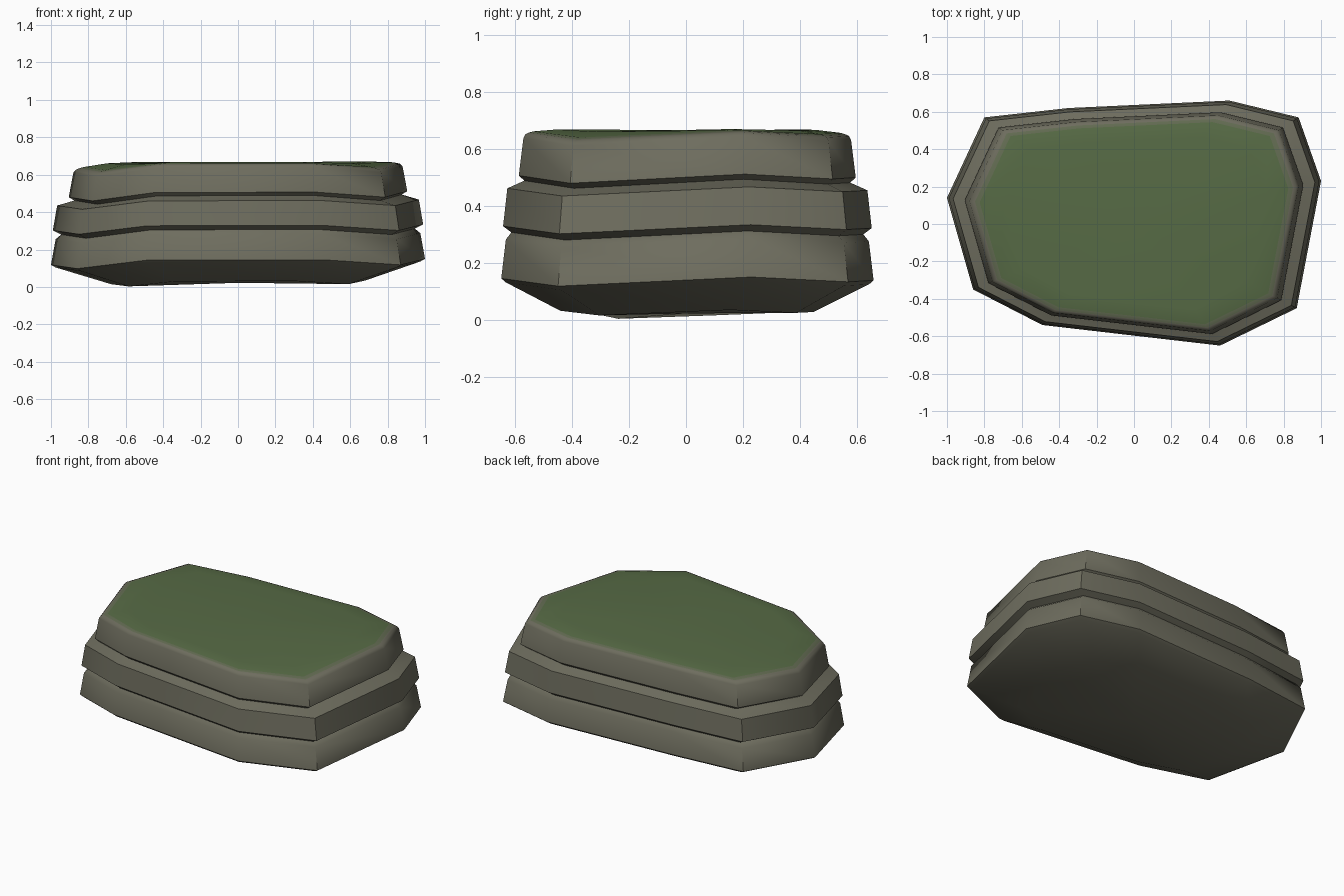
import bpy, bmesh, math

cube = bpy.data.objects.get("Cube")
if cube:
    bpy.data.objects.remove(cube)


def material(name, rgb):
    mat = bpy.data.materials.new(name)
    mat.use_nodes = True
    mat.diffuse_color = (*rgb, 1)
    mat.node_tree.nodes["Principled BSDF"].inputs["Base Color"].default_value = (*rgb, 1)
    return mat


STONE, MOSS_EDGE, MOSS = range(3)
palette = [material("grey brown stone", (0.155, 0.152, 0.112)),
           material("mossy edge", (0.125, 0.15, 0.085)),
           material("moss green", (0.095, 0.147, 0.06))]

# Irregular ten sided outline: x, y, height offset
outline = [(-1, .14, -.02), (-.8, .57, 0), (-.35, .62, .005), (.51, .66, 0),
           (.88, .57, -.005), (1, .23, .012), (.87, -.45, -.02),
           (.46, -.65, .007), (-.49, -.54, .005), (-.86, -.35, -.04)]

# Side profile from the base up: scale, height, height variation, colour below
profile = [(.68, .027, .6, STONE),
           # bottom slab
           (.975, .124, 1, STONE), (1, .138, 1, STONE), (.975, .275, 1, STONE),
           (.945, .30, 1, STONE),
           # middle slab
           (.99, .322, 1, STONE), (.967, .455, 1, STONE), (.875, .482, 1, STONE),
           # top slab
           (.905, .50, 1, STONE), (.88, .632, 1, STONE), (.868, .646, 1, STONE),
           (.85, .652, .9, STONE),
           # moss cap
           (.825, .657, .8, MOSS_EDGE), (.7, .667, .3, MOSS)]

bm = bmesh.new()
rings = [[bm.verts.new((x * s, y * s, z + dz * vary)) for x, y, dz in outline]
         for s, z, vary, _ in profile]
count = len(outline)

# Walls between neighbouring rings
for lower, upper, row in zip(rings, rings[1:], profile[1:]):
    for i in range(count):
        j = (i + 1) % count
        face = bm.faces.new((lower[i], lower[j], upper[j], upper[i]))
        face.material_index = row[3]


# Flat fans close the base and the moss top
def close(ring, height, colour):
    centre = bm.verts.new((0, 0, height))
    for i in range(count):
        face = bm.faces.new((ring[i], ring[(i + 1) % count], centre))
        face.material_index = colour


close(rings[0], .022, STONE)
close(rings[-1], .667, MOSS)
bmesh.ops.recalc_face_normals(bm, faces=bm.faces)

mesh = bpy.data.meshes.new("layered_rock")
bm.to_mesh(mesh)
bm.free()
for mat in palette:
    mesh.materials.append(mat)
rock = bpy.data.objects.new("layered_rock", mesh)
bpy.context.collection.objects.link(rock)

# Soft corners, crisp grooves
bpy.ops.object.select_all(action='DESELECT')
rock.select_set(True)
bpy.context.view_layer.objects.active = rock
bpy.ops.object.shade_smooth_by_angle(angle=math.radians(50))
